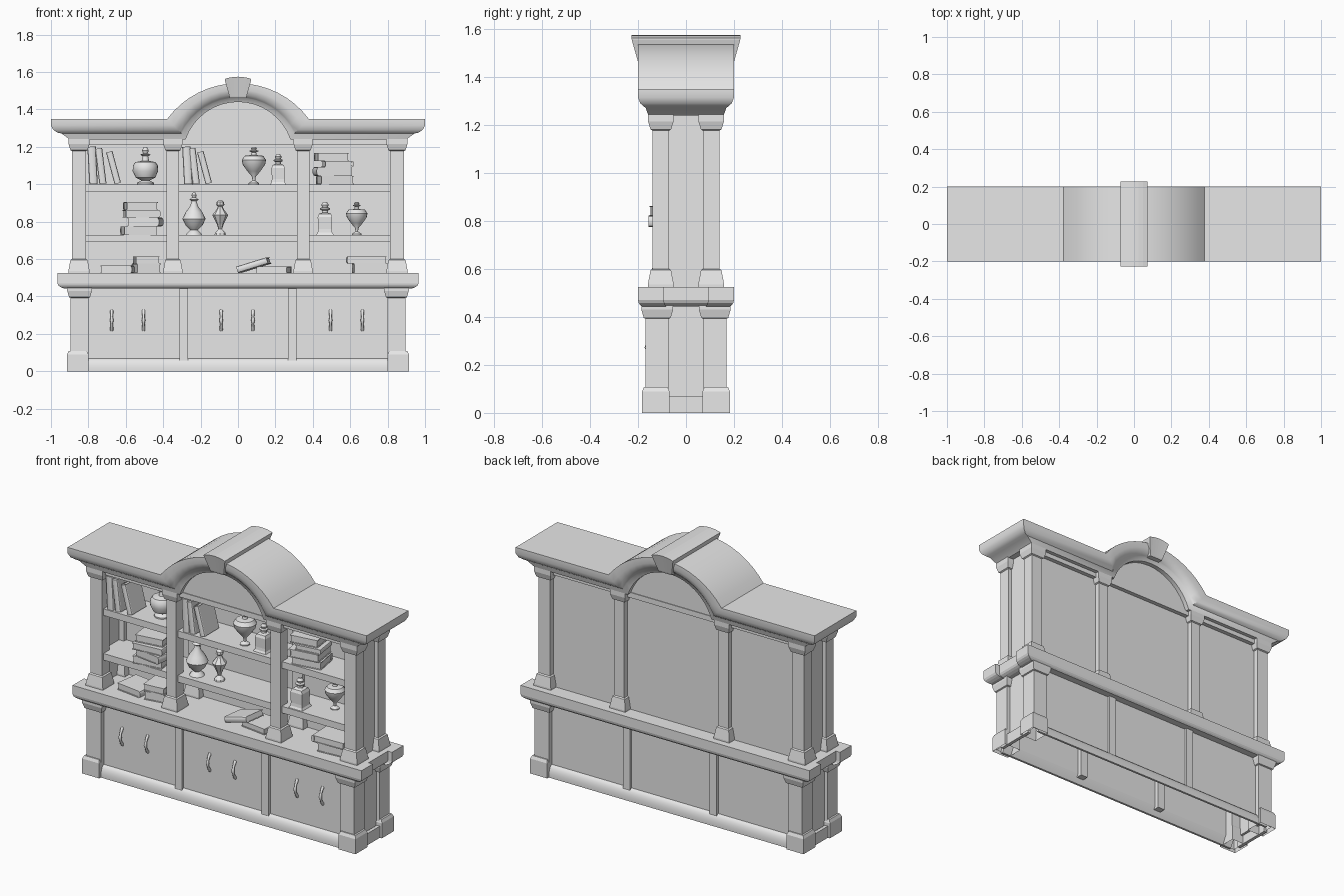
import bpy, bmesh, math
from mathutils import Matrix

cube = bpy.data.objects.get("Cube")
if cube:
    bpy.data.objects.remove(cube, do_unlink=True)

grey = bpy.data.materials.new("plain_grey")
grey.use_nodes = True
grey.diffuse_color = (0.8, 0.8, 0.8, 1)
grey.node_tree.nodes["Principled BSDF"].inputs["Base Color"].default_value = (0.8, 0.8, 0.8, 1)


def finish(name, bm, smooth=False, loc=(0, 0, 0)):
    bmesh.ops.recalc_face_normals(bm, faces=bm.faces)
    me = bpy.data.meshes.new(name)
    bm.to_mesh(me)
    bm.free()
    me.materials.append(grey)
    ob = bpy.data.objects.new(name, me)
    bpy.context.collection.objects.link(ob)
    ob.location = loc
    if smooth:
        bpy.ops.object.select_all(action='DESELECT')
        bpy.context.view_layer.objects.active = ob
        ob.select_set(True)
        bpy.ops.object.shade_smooth_by_angle(angle=math.radians(35))
    return ob


def add_box(bm, x0, x1, y0, y1, z0, z1):
    m = Matrix.Translation(((x0 + x1) / 2, (y0 + y1) / 2, (z0 + z1) / 2))
    m = m @ Matrix.Diagonal((x1 - x0, y1 - y0, z1 - z0, 1))
    bmesh.ops.create_cube(bm, size=1, matrix=m)


def box(name, *dims):
    bm = bmesh.new()
    add_box(bm, *dims)
    return finish(name, bm)


def loft(name, rings, bottom=True, top=True, smooth=False, loc=(0, 0, 0), strips=0):
    bm = bmesh.new()
    vs = [[bm.verts.new(p) for p in r] for r in rings]
    n = len(vs[0])
    for a, b in zip(vs, vs[1:]):
        for i in range(n):
            j = (i + 1) % n
            bm.faces.new((a[i], a[j], b[j], b[i]))
    # Ends are closed by one face or by a strip of quads
    for ring, closed in ((vs[0], bottom), (vs[-1], top)):
        if closed and strips:
            for j in range(strips):
                bm.faces.new((ring[j], ring[j + 1], ring[n - 2 - j], ring[n - 1 - j]))
        elif closed:
            bm.faces.new(ring)
    return finish(name, bm, smooth, loc)


def post(name, x, y, sections, bottom=True):
    rings = [[(sx * hx, sy * hy, z) for sx, sy in ((-1, -1), (1, -1), (1, 1), (-1, 1))]
             for z, hx, hy in sections]
    return loft(name, rings, bottom, True, False, (x, y, 0))


def lathe(name, loc, profile, segs=20, turn=0):
    rings = [[(r * math.cos(turn + math.tau * i / segs), r * math.sin(turn + math.tau * i / segs), z)
              for i in range(segs)] for r, z in profile]
    return loft(name, rings, smooth=segs > 8, loc=loc)


# Lower cabinet: open base, doors, rounded rails, dividers
for s, side, foot in ((-1, "front", 0.03), (1, "back", 0.06)):
    box(side + "_lower_panel", -0.86, 0.86, s * 0.128, s * 0.14, 0.05, 0.46)
    quarter = [math.pi / 2 * i / 6 for i in range(7)]
    rail = [(s * 0.155, 0), (s * 0.168, 0)]
    rail += [(s * (0.138 + 0.03 * math.cos(t)), 0.01 + 0.06 * math.sin(t)) for t in quarter]
    rail += [(s * 0.128, 0.07), (s * 0.128, 0.05)]
    loft(side + "_base_rail", [[(x, y, z) for y, z in rail] for x in (-0.86, 0.86)], smooth=True)
    for x in (-0.29, 0.29):
        box(side + "_divider", x - 0.024, x + 0.024, s * 0.1, s * 0.155, foot, 0.455)

# Cabinet sides and corner posts on plinths
for s, side in ((-1, "right"), (1, "left")):
    box(side + "_lower_side", s * 0.86, s * 0.875, -0.135, 0.135, 0.05, 0.46)
    box(side + "_base_side_rail", s * 0.88, s * 0.9, -0.12, 0.12, 0, 0.07)
    box(side + "_upper_side", s * 0.845, s * 0.865, -0.11, 0.11, 0.52, 1.25)
    for d in (-1, 1):
        post(side + "_plinth", s * 0.857, d * 0.126,
             [(0, 0.057, 0.057), (0.09, 0.057, 0.057), (0.108, 0.049, 0.049)], False)
        post(side + "_lower_post", s * 0.847, d * 0.12, [(z, h, h) for z, h in (
            (0.01, 0.048), (0.393, 0.048), (0.396, 0.056), (0.43, 0.066), (0.45, 0.066))], False)

# Door handles
for centre in (-0.59, -0.005, 0.58):
    for dx in (-0.085, 0.085):
        cu = bpy.data.curves.new("door_handle", 'CURVE')
        cu.dimensions = '3D'
        cu.bevel_depth, cu.bevel_resolution, cu.use_fill_caps = 0.009, 2, True
        sp = cu.splines.new('POLY')
        path = [(-0.138, 0.22, 1), (-0.149, 0.235, 0.9), (-0.159, 0.255, 0.7), (-0.163, 0.273, 1.1),
                (-0.159, 0.29, 0.7), (-0.149, 0.31, 0.9), (-0.138, 0.325, 1)]
        sp.points.add(len(path) - 1)
        for p, (y, z, r) in zip(sp.points, path):
            p.co, p.radius = (0, y, z, 1), r
        cu.materials.append(grey)
        ob = bpy.data.objects.new("door_handle", cu)
        ob.location.x = centre + dx
        bpy.context.collection.objects.link(ob)


# Countertop with notched sides and a moulded lower edge
def counter_ring(inset, z):
    x, n, y, w = 0.966 - inset, 0.938 - inset, 0.2 - inset * 0.5, 0.092 - inset * 0.3
    half = [(x, -y), (x, -w), (n, -w), (n, w), (x, w), (x, y)]
    return [(a, b, z) for a, b in half] + [(-a, -b, z) for a, b in half]


loft("countertop", [counter_ring(i, z) for i, z in
     ((0.035, 0.443), (0.018, 0.45), (0.006, 0.458), (0, 0.47), (0, 0.525))])

# Upper posts, front and back
for x, hx in ((-0.85, 0.038), (-0.348, 0.033), (0.348, 0.033), (0.85, 0.038)):
    for y in (-0.105, 0.105):
        post("upper_post", x, y, [(z, hx + g, 0.035 + g) for z, g in (
            (0.52, 0.019), (0.535, 0.019), (0.595, 0.008), (0.6, 0), (1.178, 0),
            (1.182, 0.008), (1.215, 0.018), (1.245, 0.018))])

# Back panel, shelves and headers
box("back_panel", -0.86, 0.86, 0.093, 0.108, 0.52, 1.25)
for z in (0.69, 0.96):
    box("shelf", -0.85, 0.85, -0.125, 0.1, z, z + 0.04)
box("front_header", -0.85, 0.85, -0.134, -0.1, 1.213, 1.245)
box("back_header", -0.85, 0.85, 0.1, 0.134, 1.213, 1.245)


# Cornice: moulding swept along wings and arch
def cornice_path(x_end, z, chord, apex, steps=16):
    rise = apex - z
    r = (chord ** 2 + rise ** 2) / (2 * rise)
    a = math.asin(chord / r)
    arc = [(r * math.sin(t), apex - r + r * math.cos(t))
           for t in (-a + 2 * a * i / steps for i in range(steps + 1))]
    return [(-x_end, z)] + arc + [(x_end, z)]


layers = [(0.9, 1.24, 0.28, 1.44, 0.157), (0.945, 1.272, 0.3, 1.463, 0.168), (0.965, 1.276, 0.306, 1.467, 0.174),
          (0.987, 1.29, 0.32, 1.48, 0.19), (1, 1.315, 0.345, 1.506, 0.2), (1, 1.35, 0.378, 1.54, 0.2)]
paths = [cornice_path(*l[:4]) for l in layers]
rings = []
for i in range(len(paths[0])):
    front = [(p[i][0], -l[4], p[i][1]) for p, l in zip(paths, layers)]
    rings.append(front + [(x, -y, z) for x, y, z in reversed(front)])
loft("arched_cornice", rings, smooth=True, strips=len(layers) - 1)

# Tympanum fills the arch
arc = cornice_path(0.9, 1.24, 0.29, 1.45)[1:-1]
loft("tympanum", [[(x, y, z) for x, z in arc] for y in (-0.13, 0.13)])

# Keystone with a gently curved top
rings = []
for z, hx, hy, bulge in ((1.46, 0.044, 0.198, 0), (1.47, 0.046, 0.202, 0),
                         (1.555, 0.07, 0.226, 0.012), (1.563, 0.071, 0.228, 0.012)):
    edge = [(hx * t / 3, -hy, z + bulge * (1 - t * t / 9)) for t in range(-3, 4)]
    rings.append(edge + [(x, -y, h) for x, y, h in reversed(edge)])
loft("keystone", rings, strips=6)


# Books: two boards, page block, rounded spine
def book(length, depth, thick, loc, yaw=0, pitch=0):
    bm = bmesh.new()
    b, L, D = 0.004, length / 2, depth / 2
    add_box(bm, -L, L, -D, D, 0, b)
    add_box(bm, -L, L, -D, D, thick - b, thick)
    add_box(bm, -L + b, L - b, -D, D - b, b, thick - b)
    m = Matrix.Translation((0, -D, thick / 2)) @ Matrix.Diagonal((1, 0.5, 1, 1)) @ Matrix.Rotation(math.pi / 2, 4, 'Y')
    bmesh.ops.create_cone(bm, cap_ends=True, segments=12, radius1=thick / 2, radius2=thick / 2, depth=length, matrix=m)
    ob = finish("book", bm, True, loc)
    ob.rotation_euler = (0, math.radians(pitch), math.radians(yaw))


def standing(x, z, lean, thick, height):
    t = math.radians(90 - lean)
    book(height, 0.13, thick, (x - height / 2 * math.cos(t), -0.045, z + height / 2 * math.sin(t)), 0, 90 - lean)


for x0, spread in ((-0.795, 1), (-0.288, 0.85)):
    for dx, lean, thick, h in ((0, 3, 0.045, 0.2), (0.054, 7, 0.038, 0.19), (0.135, 15, 0.035, 0.175)):
        standing(x0 + dx * spread, 1, lean, thick, h)


def stack(x, y, z, items):
    for dx, length, depth, thick, yaw in items:
        book(length, depth, thick, (x + dx, y, z), yaw)
        z += thick


stack(0.51, -0.04, 1, ((0.01, 0.18, 0.14, 0.045, 190), (0, 0.16, 0.18, 0.048, -82), (0.02, 0.14, 0.15, 0.03, 98),
                       (-0.01, 0.17, 0.12, 0.045, 188)))
stack(-0.52, -0.06, 0.73, ((-0.01, 0.18, 0.13, 0.045, 188), (0.02, 0.17, 0.16, 0.047, 82),
                           (0, 0.17, 0.18, 0.04, 95), (0, 0.17, 0.12, 0.043, 188)))
stack(-0.645, -0.04, 0.525, ((0, 0.15, 0.16, 0.04, 82),))
stack(-0.49, -0.04, 0.525, ((0, 0.13, 0.15, 0.05, 190), (0, 0.13, 0.15, 0.04, 185)))
stack(0.69, -0.05, 0.525, ((0.02, 0.19, 0.15, 0.05, 184), (0, 0.16, 0.2, 0.04, -88)))
stack(0.19, -0.04, 0.525, ((0, 0.17, 0.15, 0.035, -188),))
book(0.17, 0.13, 0.035, (0.09, -0.06, 0.551), -8, -17)

# Vases and bottles
heart = [(0.028, 0), (0.028, 0.006), (0.008, 0.02), (0.01, 0.04), (0.035, 0.07), (0.06, 0.105), (0.065, 0.13),
         (0.05, 0.152), (0.015, 0.156), (0.012, 0.17), (0.026, 0.178), (0.012, 0.184), (0.016, 0.192), (0.008, 0.2)]
bowl = [(0.045, 0), (0.045, 0.008), (0.022, 0.02), (0.052, 0.035), (0.068, 0.07), (0.067, 0.1), (0.055, 0.118),
        (0.02, 0.125), (0.015, 0.15), (0.028, 0.158), (0.012, 0.165), (0.018, 0.18), (0.008, 0.2)]
drop = [(0.042, 0), (0.038, 0.008), (0.02, 0.025), (0.045, 0.05), (0.062, 0.085), (0.045, 0.12), (0.02, 0.155),
        (0.014, 0.18), (0.025, 0.188), (0.01, 0.2), (0.014, 0.212), (0.005, 0.227)]
flask = [(0.03, 0), (0.028, 0.01), (0.01, 0.03), (0.018, 0.055), (0.043, 0.105), (0.02, 0.135), (0.012, 0.15),
         (0.022, 0.16), (0.02, 0.175), (0.006, 0.187)]
lathe("heart_vase", (0.085, -0.055, 1), heart)
lathe("small_heart_vase", (0.635, 0.02, 0.73), [(r * 0.88, z * 0.88) for r, z in heart])
lathe("bowl_vase", (-0.495, -0.015, 1), bowl)
lathe("drop_vase", (-0.235, -0.055, 0.73), drop)
lathe("faceted_flask", (-0.095, -0.04, 0.73), flask, 8)
for x, y, z, s in ((0.215, -0.06, 1, 0.92), (0.465, -0.07, 0.73, 1)):
    body = [(0.065, 0), (0.055, 0.012), (0.052, 0.03), (0.055, 0.095), (0.045, 0.112), (0.015, 0.12)]
    neck = [(0.017, 0.115), (0.017, 0.13), (0.026, 0.135), (0.026, 0.142), (0.015, 0.147), (0.02, 0.16), (0.01, 0.175)]
    lathe("square_bottle", (x, y, z), [(r * s, h * s) for r, h in body], 4, math.pi / 4)
    lathe("bottle_stopper", (x, y, z), [(r * s, h * s) for r, h in neck], 12)
